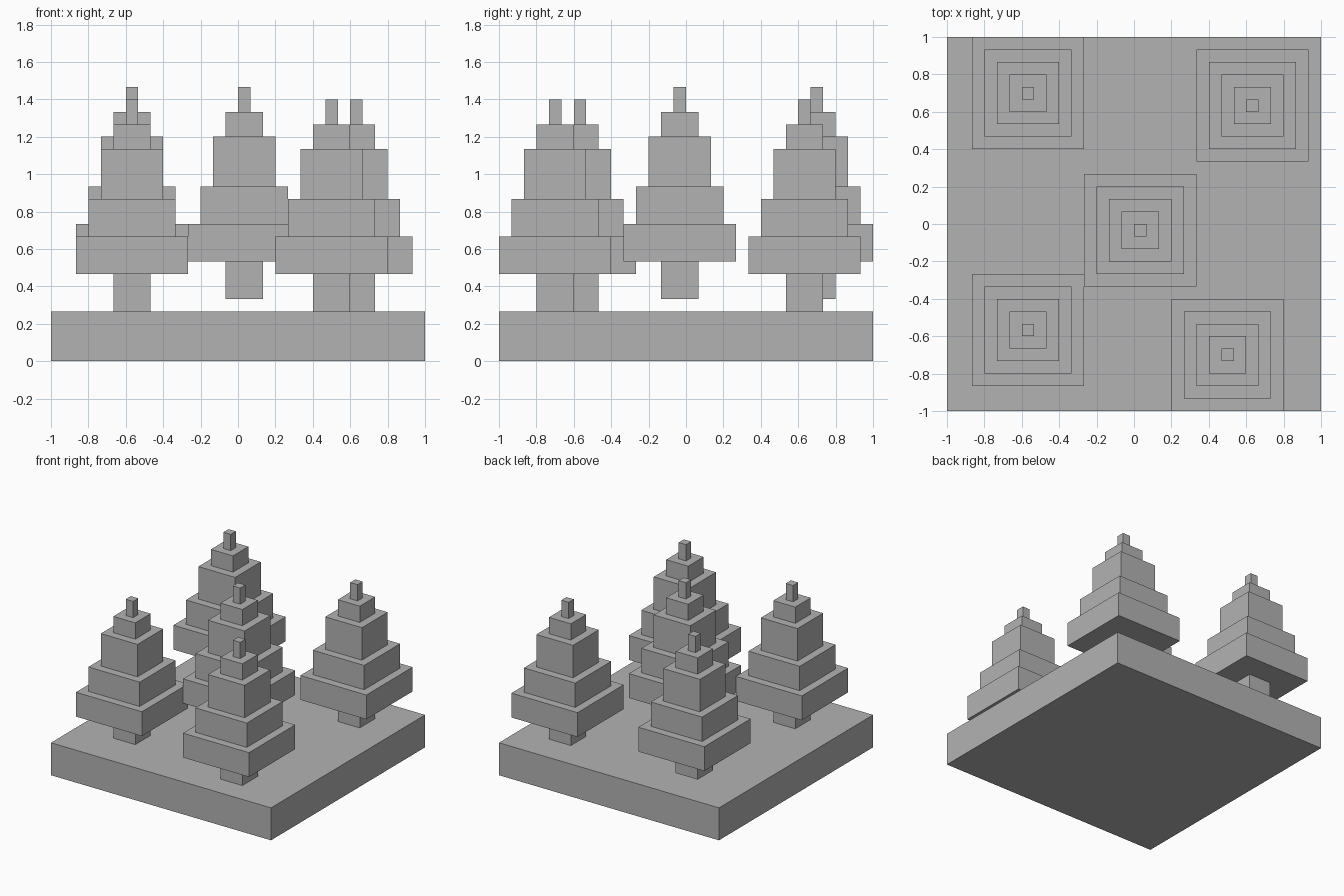
import bpy

cube = bpy.data.objects.get("Cube")
if cube:
    bpy.data.objects.remove(cube, do_unlink=True)

U = 1 / 15  # one block unit

# Single plain grey for everything
grey = bpy.data.materials.new("plain_grey")
grey.use_nodes = True
colour = (0.45, 0.45, 0.45, 1)
grey.diffuse_color = colour
grey.node_tree.nodes["Principled BSDF"].inputs["Base Color"].default_value = colour


def box(name, x, y, bottom, width, height):
    """Square block measured in block units, standing at the given bottom."""
    bpy.ops.mesh.primitive_cube_add(
        size=1, location=(x * U, y * U, (bottom + height / 2) * U))
    ob = bpy.context.object
    ob.name = name
    ob.scale = (width * U, width * U, height * U)
    bpy.ops.object.transform_apply(location=False, rotation=False, scale=True)
    ob.data.materials.append(grey)
    return ob


# Ground slab
box("ground_slab", 0, 0, 0, 30, 4)

# Tree parts from the bottom up: name, width, height
PARTS = [("trunk", 3, 3), ("lower_branches", 9, 3), ("middle_branches", 7, 3),
         ("upper_branches", 5, 4), ("crown", 3, 2), ("tip", 1, 2)]

# Trees: name, centre x, centre y, bottom (two of them hover one unit up)
TREES = [("back_right", -8.5, 10.5, 5), ("back_left", 9.5, 9.5, 4),
         ("centre", 0.5, -0.5, 5), ("front_right", -8.5, -8.5, 4),
         ("front_left", 7.5, -10.5, 4)]

for tree, x, y, z in TREES:
    for part, width, height in PARTS:
        box(f"{tree}_tree_{part}", x, y, z, width, height)
        z += height
